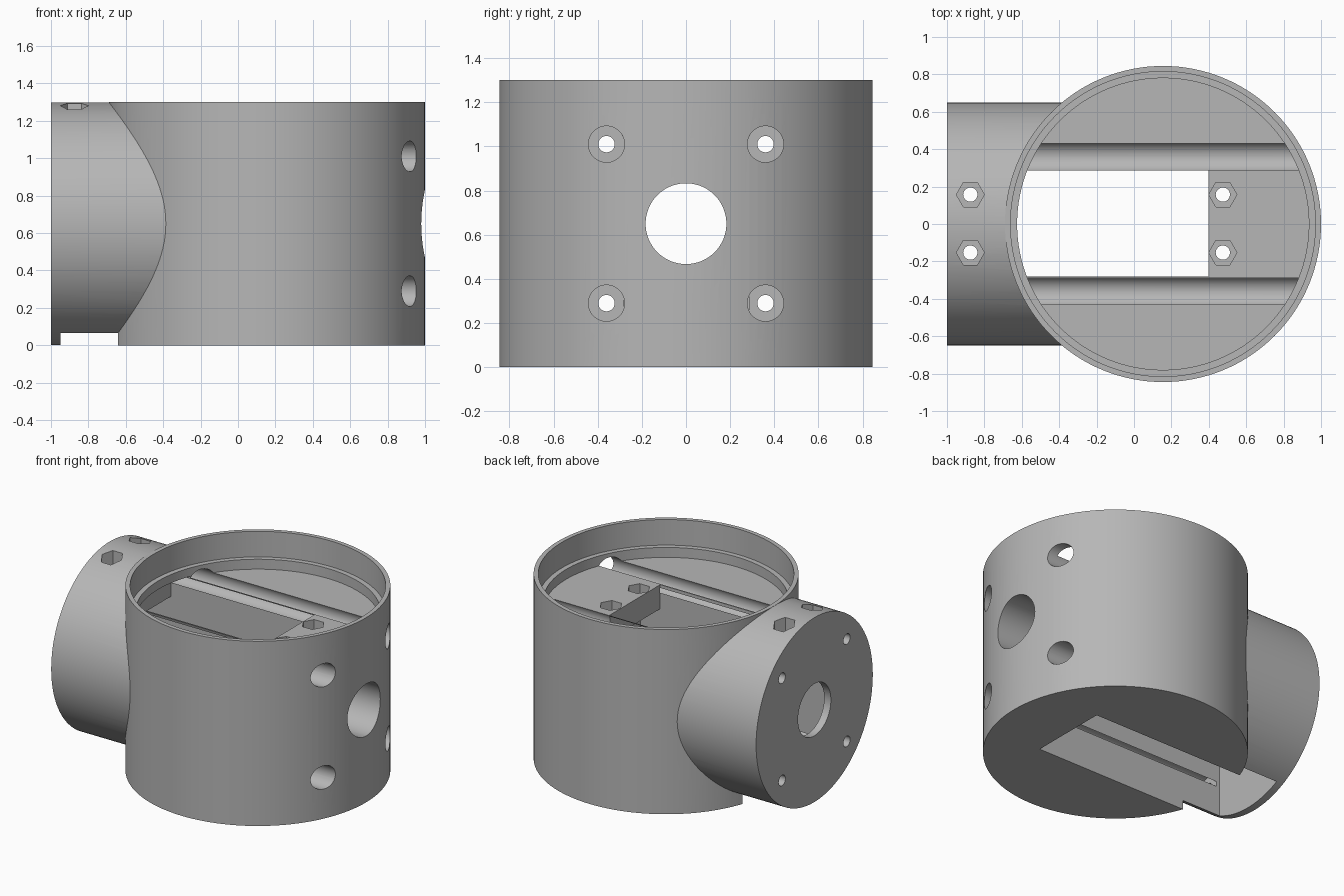
import bpy
import bmesh
from math import radians
from mathutils import Matrix

cube = bpy.data.objects.get("Cube")
if cube:
    bpy.data.objects.remove(cube, do_unlink=True)

grey = bpy.data.materials.new("plain grey")
grey.use_nodes = True
colour = (0.47, 0.47, 0.47, 1)
grey.diffuse_color = colour
grey.node_tree.nodes["Principled BSDF"].inputs["Base Color"].default_value = colour


def add_object(name, bm):
    mesh = bpy.data.meshes.new(name)
    bm.to_mesh(mesh)
    bm.free()
    mesh.materials.append(grey)
    obj = bpy.data.objects.new(name, mesh)
    bpy.context.collection.objects.link(obj)
    return obj


def cylinder(name, axis, centre, radius, start, end, sides=48):
    """Cylinder from start to end along x or z; centre is the other two coordinates."""
    bm = bmesh.new()
    middle = (start + end) / 2
    if axis == "x":
        place = Matrix.Translation((middle, *centre)) @ Matrix.Rotation(radians(90), 4, "Y")
    else:
        place = Matrix.Translation((*centre, middle)) @ Matrix.Rotation(radians(90), 4, "Z")
    bmesh.ops.create_cone(bm, cap_ends=True, segments=sides, radius1=radius,
                          radius2=radius, depth=end - start, matrix=place)
    return add_object(name, bm)


def box(name, x, y, z):
    bm = bmesh.new()
    centre = [(a + b) / 2 for a, b in (x, y, z)]
    size = [b - a for a, b in (x, y, z)]
    bmesh.ops.create_cube(bm, size=1, matrix=Matrix.Translation(centre) @ Matrix.Diagonal((*size, 1)))
    return add_object(name, bm)


def combine(target, other, operation):
    mod = target.modifiers.new(operation, "BOOLEAN")
    mod.operation = operation
    mod.solver = "EXACT"
    mod.object = other
    bpy.context.view_layer.objects.active = target
    bpy.ops.object.modifier_apply(modifier=mod.name)
    bpy.data.objects.remove(other, do_unlink=True)


# Upright drum with a horizontal neck
MID = (0.155, 0)
AXIS = (0, 0.65)
housing = cylinder("joint_housing", "z", MID, 0.845, 0, 1.3, 128)
combine(housing, cylinder("neck", "x", AXIS, 0.649, -1, 0.1, 128), "UNION")

# Stepped recess in the top
cutters = [
    cylinder("rim_recess", "z", MID, 0.815, 1.12, 1.5, 128),
    cylinder("floor_recess", "z", MID, 0.78, 1.05, 1.4, 128),
    # Motor opening and the longer flange pocket below it
    box("motor_opening", (-0.72, 0.397), (-0.28, 0.285), (0.7, 1.06)),
    box("flange_pocket", (-0.948, 0.55), (-0.28, 0.285), (-0.2, 0.88)),
    # Shaft hole through both ends
    cylinder("shaft_hole", "x", AXIS, 0.183, -1.2, 1.2, 64),
]

# Long bores that narrow to screw holes in the neck end
for y in (-0.36, 0.36):
    for z in (0.29, 1.01):
        cutters.append(cylinder("long_bore", "x", (y, z), 0.082, -0.92, 1.2))
        cutters.append(cylinder("screw_hole", "x", (y, z), 0.037, -1.2, -0.8, 32))

# Hexagonal nut pockets with holes down to the flange pocket
for x in (-0.875, 0.475):
    for y in (-0.153, 0.157):
        cutters.append(cylinder("nut_pocket", "z", (x, y), 0.075, 0.96, 1.5, 6))
        cutters.append(cylinder("nut_hole", "z", (x, y), 0.038, 0.8, 1.4, 32))

for cutter in cutters:
    combine(housing, cutter, "DIFFERENCE")

# Smooth the round walls, keep the edges sharp
bpy.ops.object.select_all(action="DESELECT")
housing.select_set(True)
bpy.context.view_layer.objects.active = housing
bpy.ops.object.shade_smooth_by_angle(angle=radians(20))
